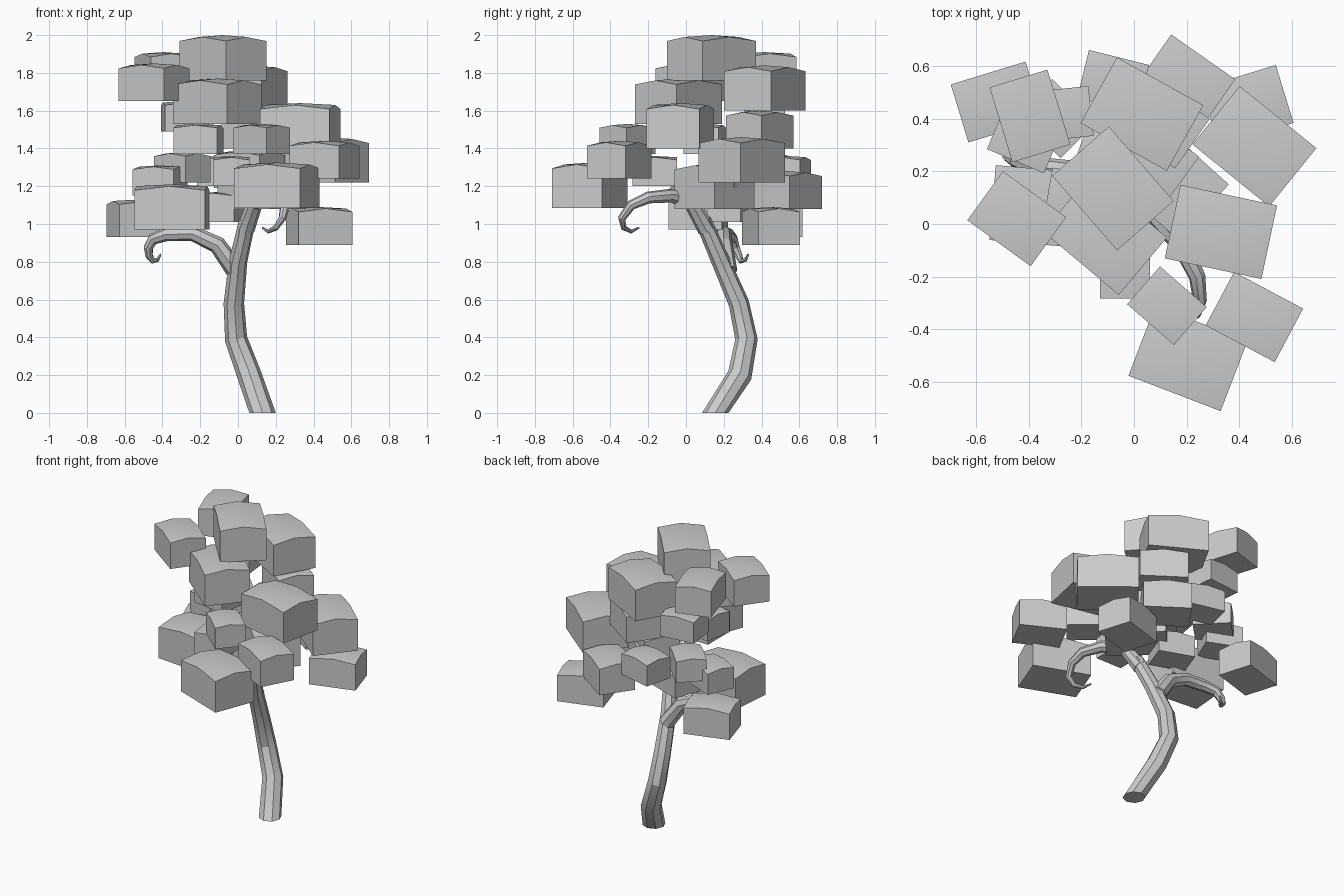
import bpy
import bmesh
from math import cos, sin, tau, radians
from mathutils import Vector, Matrix

default_cube = bpy.data.objects.get("Cube")
if default_cube:
    bpy.data.objects.remove(default_cube, do_unlink=True)


def finish(bm, name, angle):
    """Turn a bmesh into a linked object with angle-limited smooth shading."""
    bmesh.ops.recalc_face_normals(bm, faces=bm.faces)
    mesh = bpy.data.meshes.new(name)
    bm.to_mesh(mesh)
    bm.free()
    obj = bpy.data.objects.new(name, mesh)
    bpy.context.collection.objects.link(obj)
    bpy.ops.object.select_all(action='DESELECT')
    obj.select_set(True)
    bpy.context.view_layer.objects.active = obj
    bpy.ops.object.shade_smooth_by_angle(angle=radians(angle))
    return obj


def tapered_limb(name, path, start_radius, end_radius, sides, upright=False):
    """Sweep a shrinking polygon along a path, keeping the twist minimal."""
    bm = bmesh.new()
    points = [Vector(p) for p in path]
    last = len(points) - 1
    normal = Vector((0, 0, 1))
    frame = Matrix.Identity(3)
    rings = []
    for i, point in enumerate(points):
        tangent = (points[min(i + 1, last)] - points[max(i - 1, 0)]).normalized()
        if upright and i == 0:
            tangent = normal.copy()
        frame = normal.rotation_difference(tangent).to_matrix() @ frame
        normal = tangent
        radius = start_radius + (end_radius - start_radius) * i / last
        ring = []
        for k in range(sides):
            turn = tau * k / sides
            offset = frame @ Vector((cos(turn), sin(turn), 0))
            ring.append(bm.verts.new(point + offset * radius))
        rings.append(ring)
    for low, high in zip(rings, rings[1:]):
        for k in range(sides):
            n = (k + 1) % sides
            bm.faces.new((low[k], low[n], high[n], high[k]))
    bm.faces.new(rings[0][::-1])
    bm.faces.new(rings[-1])
    return finish(bm, name, 25)


def leaf_block(name, size, x, y, bottom, angle):
    """A box whose top is gently domed: edges dip a little, corners more."""
    width, depth, height = size
    bm = bmesh.new()
    bmesh.ops.create_cube(bm, size=1)
    flat = [e for e in bm.edges if abs(e.verts[0].co.z - e.verts[1].co.z) < 0.5]
    bmesh.ops.subdivide_edges(bm, edges=flat, cuts=1, use_grid_fill=True)
    for v in bm.verts:
        if v.co.z > 0:
            rim = (abs(v.co.x) > 0.4) + (abs(v.co.y) > 0.4)
            v.co.z -= (0, 0.04, 0.13)[rim]
        v.co = (v.co.x * width, v.co.y * depth, (v.co.z + 0.5) * height)
    bm.transform(Matrix.Translation((x, y, bottom))
                 @ Matrix.Rotation(radians(angle), 4, 'Z'))
    return finish(bm, name, 40)


# Leaning trunk that carries on into the front branch and its curled tip
tapered_limb("trunk", [
    (.13, .155, 0), (.06, .285, .2), (-.01, .32, .39), (-.022, .28, .58),
    (0, .185, .8), (.05, .09, 1.02)], .07, .044, 8, upright=True)
tapered_limb("front_branch", [
    (.04, .11, .97), (.09, .03, 1.11), (.18, -.08, 1.15), (.24, -.2, 1.14),
    (.25, -.29, 1.1), (.235, -.34, 1.03), (.2, -.33, .98), (.16, -.29, .96),
    (.13, -.25, .98)], .048, .005, 8)

# Side branch ending in a hook
tapered_limb("right_branch", [
    (-.01, .22, .75), (-.11, .2, .89), (-.24, .2, .95), (-.38, .22, .945),
    (-.45, .245, .92), (-.475, .26, .875), (-.47, .28, .83),
    (-.45, .29, .805), (-.425, .315, .81), (-.41, .33, .84)], .052, .005, 8)

# Foliage blocks by size: x, y, bottom height, turn in degrees
foliage = {
    "large_leaves": ((.375, .285, .24), [
        (-.08, .135, 1.76, -49), (.03, .417, 1.6, -29), (.457, .295, 1.22, -39),
        (.33, -.03, 1.4, -12), (.205, -.51, 1.085, -21), (-.11, -.04, 1.53, -40),
        (-.35, .065, .97, -5), (.125, .17, 1.08, -42)]),
    "medium_leaves": ((.297, .23, .2), [
        (.457, -.353, 1.24, -28), (-.445, .02, 1.65, -36), (-.395, .41, 1.71, -73),
        (-.52, .463, .93, 17), (.43, .45, .89, 17), (.197, .54, 1.08, -35),
        (.06, .25, 1.19, -36), (.1, .39, 1.4, -35)]),
    "small_leaves": ((.235, .19, .16), [
        (.125, -.31, 1.37, -41), (-.08, .54, 1.2, -14), (-.28, .417, 1.49, 6),
        (-.035, -.165, 1.2, 90), (-.295, .4, 1.22, -45), (-.413, .326, 1.15, -23),
        (-.21, .1, 1.37, -10), (-.1, .24, 1.01, -20)]),
}
for label, (size, places) in foliage.items():
    for number, place in enumerate(places, start=1):
        leaf_block(f"{label}_{number}", size, *place)
